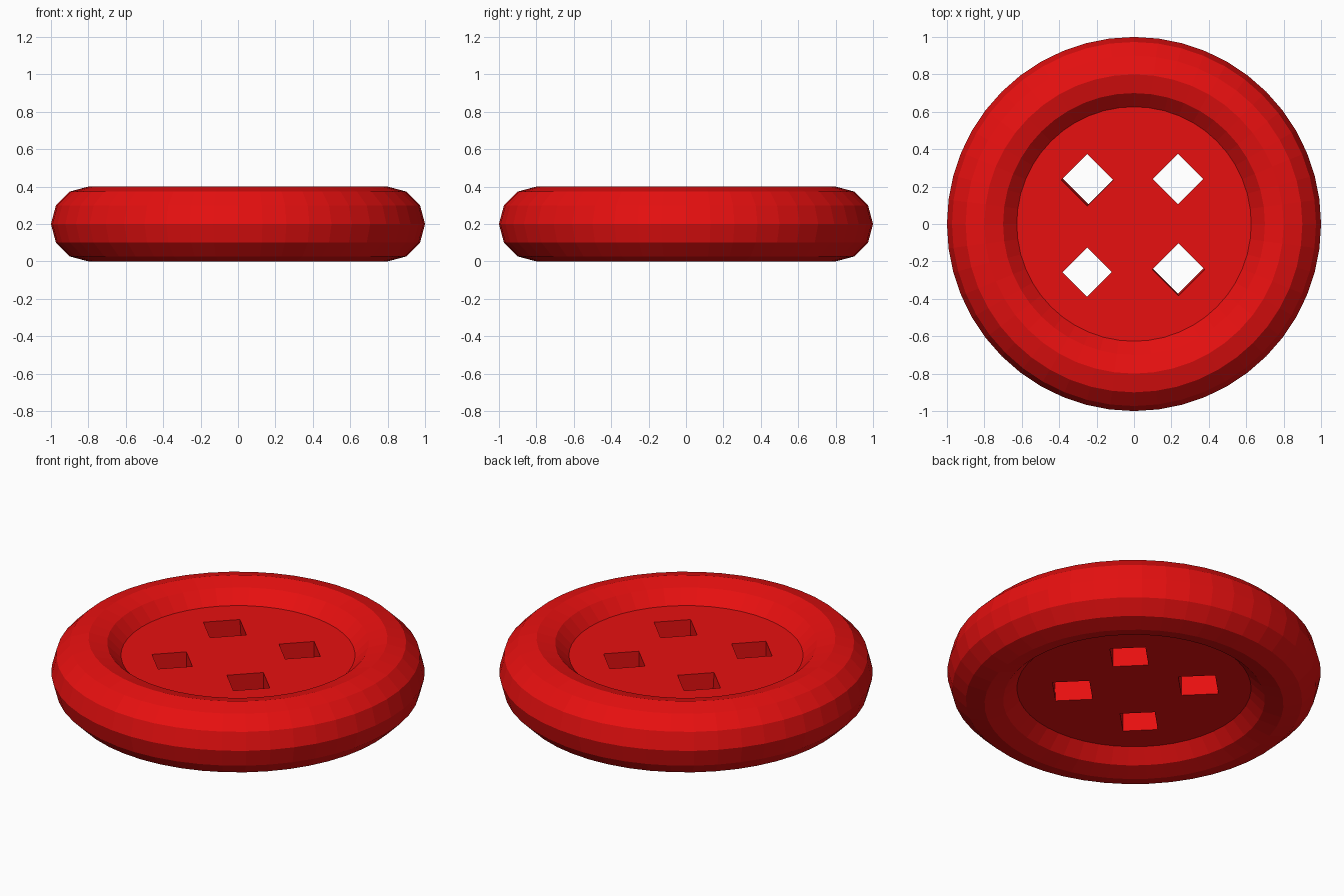
import bpy, bmesh, math

if "Cube" in bpy.data.objects:
    bpy.data.objects.remove(bpy.data.objects["Cube"])

red = bpy.data.materials.new("button_red")
red.diffuse_color = (0.8, 0.005, 0.005, 1)
red.use_nodes = True
red.node_tree.nodes["Principled BSDF"].inputs["Base Color"].default_value = red.diffuse_color

# Rounded rim: faceted ring
bpy.ops.mesh.primitive_torus_add(major_segments=48, minor_segments=12,
                                 major_radius=0.8, minor_radius=0.2, location=(0, 0, 0.2))
rim = bpy.context.object
rim.name = "rim"
rim.data.materials.append(red)

# Recessed centre plate, meeting the ring at its inner vertices
inner = 0.8 - 0.2 * math.cos(math.radians(30))
bpy.ops.mesh.primitive_cylinder_add(vertices=48, radius=inner, depth=0.2, location=(0, 0, 0.2))
plate = bpy.context.object
plate.name = "centre_plate"
# Match the ring's facet corners
plate.data.materials.append(red)

# Four slightly slanted diamond thread holes: x, y, half diagonal, drift in x and y
HOLES = [(-0.25, 0.235, 0.14, 0.006, 0.010), (0.235, 0.24, 0.135, 0.0, 0.0),
         (-0.25, -0.257, 0.132, 0.0, 0.0), (0.238, -0.243, 0.14, -0.004, 0.010)]
bm = bmesh.new()
for x, y, h, dx, dy in HOLES:
    rings = []
    for z, s in ((0.05, 1.25), (0.35, -0.25)):
        rings.append([bm.verts.new((x + dx * s + h * math.cos(a * math.pi / 2),
                                    y + dy * s + h * math.sin(a * math.pi / 2), z))
                      for a in range(4)])
    low, high = rings
    bm.faces.new(low[::-1])
    bm.faces.new(high)
    for i in range(4):
        j = (i + 1) % 4
        bm.faces.new((low[i], low[j], high[j], high[i]))
mesh = bpy.data.meshes.new("hole_cutter")
bm.to_mesh(mesh)
bm.free()
mesh.materials.append(red)
cutter = bpy.data.objects.new("hole_cutter", mesh)
bpy.context.collection.objects.link(cutter)

# Cut the holes, then discard the cutter
cut = plate.modifiers.new("thread_holes", 'BOOLEAN')
cut.operation = 'DIFFERENCE'
cut.solver = 'EXACT'
cut.object = cutter
bpy.context.view_layer.objects.active = plate
bpy.ops.object.modifier_apply(modifier=cut.name)
bpy.data.objects.remove(cutter)
